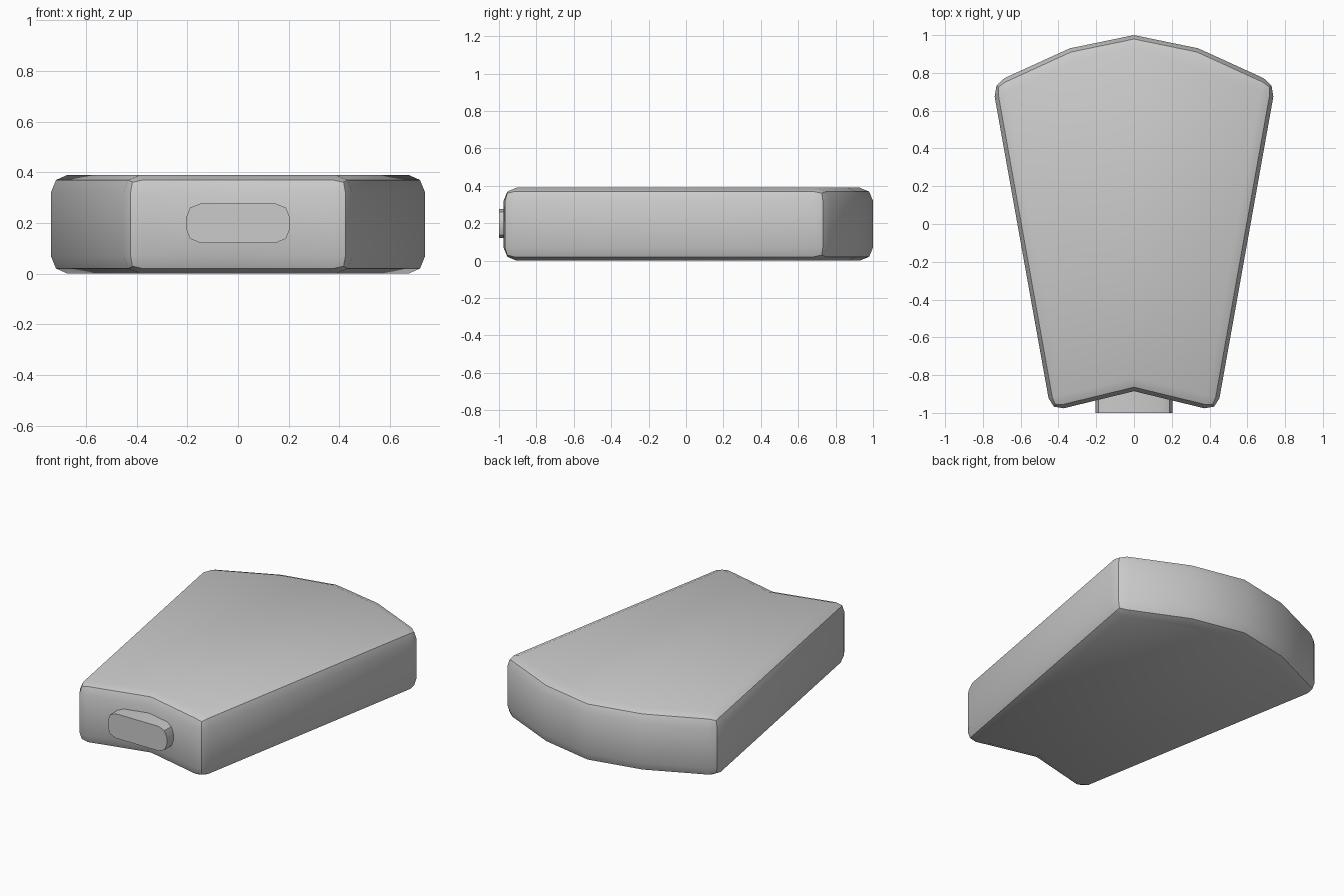
import bpy, bmesh, math
from mathutils import Vector

if "Cube" in bpy.data.objects:
    bpy.data.objects.remove(bpy.data.objects["Cube"])


def prism(name, points, direction):
    """Extrude a closed outline along a direction into a solid object."""
    bm = bmesh.new()
    face = bm.faces.new([bm.verts.new(p) for p in points])
    ext = bmesh.ops.extrude_face_region(bm, geom=[face])
    verts = [g for g in ext["geom"] if isinstance(g, bmesh.types.BMVert)]
    bmesh.ops.translate(bm, verts=verts, vec=Vector(direction))
    bmesh.ops.recalc_face_normals(bm, faces=bm.faces)
    mesh = bpy.data.meshes.new(name)
    bm.to_mesh(mesh)
    bm.free()
    obj = bpy.data.objects.new(name, mesh)
    bpy.context.collection.objects.link(obj)
    return obj


def smooth(obj):
    bpy.ops.object.select_all(action='DESELECT')
    obj.select_set(True)
    bpy.context.view_layer.objects.active = obj
    bpy.ops.object.shade_smooth_by_angle(angle=math.radians(30))


def apply_bevel(obj, width):
    mod = obj.modifiers.new("rounded_edges", 'BEVEL')
    mod.width = width
    mod.segments = 2
    mod.limit_method = 'ANGLE'
    mod.angle_limit = math.radians(30)
    bpy.context.view_layer.objects.active = obj
    bpy.ops.object.modifier_apply(modifier=mod.name)


# Tapered body: half outline mirrored across x, all hard edges rounded
half = [(0.44, -0.992), (0.75, 0.743), (0.34, 0.93)]
outline = [(0, -0.885)] + half + [(0, 1.0)] + [(-x, y) for x, y in reversed(half)]
# the end tip sits on a gently bent edge, so it stays unbevelled in plan
body = prism("body", [(x, y, 0) for x, y in outline], (0, 0, 0.39))
apply_bevel(body, 0.07)
smooth(body)

# Small front plug with rounded corners in the front view
w, lo, hi, c = 0.205, 0.122, 0.276, 0.055
k = c * (1 - math.sqrt(0.5))
quarter = [(w, c), (w - k, k), (w - c, 0)]
right = [(x, lo + d) for x, d in reversed(quarter)] + [(x, hi - d) for x, d in quarter]
profile = right + [(-x, z) for x, z in reversed(right)]
plug = prism("front_plug", [(x, -1.0, z) for x, z in profile], (0, 0.2, 0))
smooth(plug)
